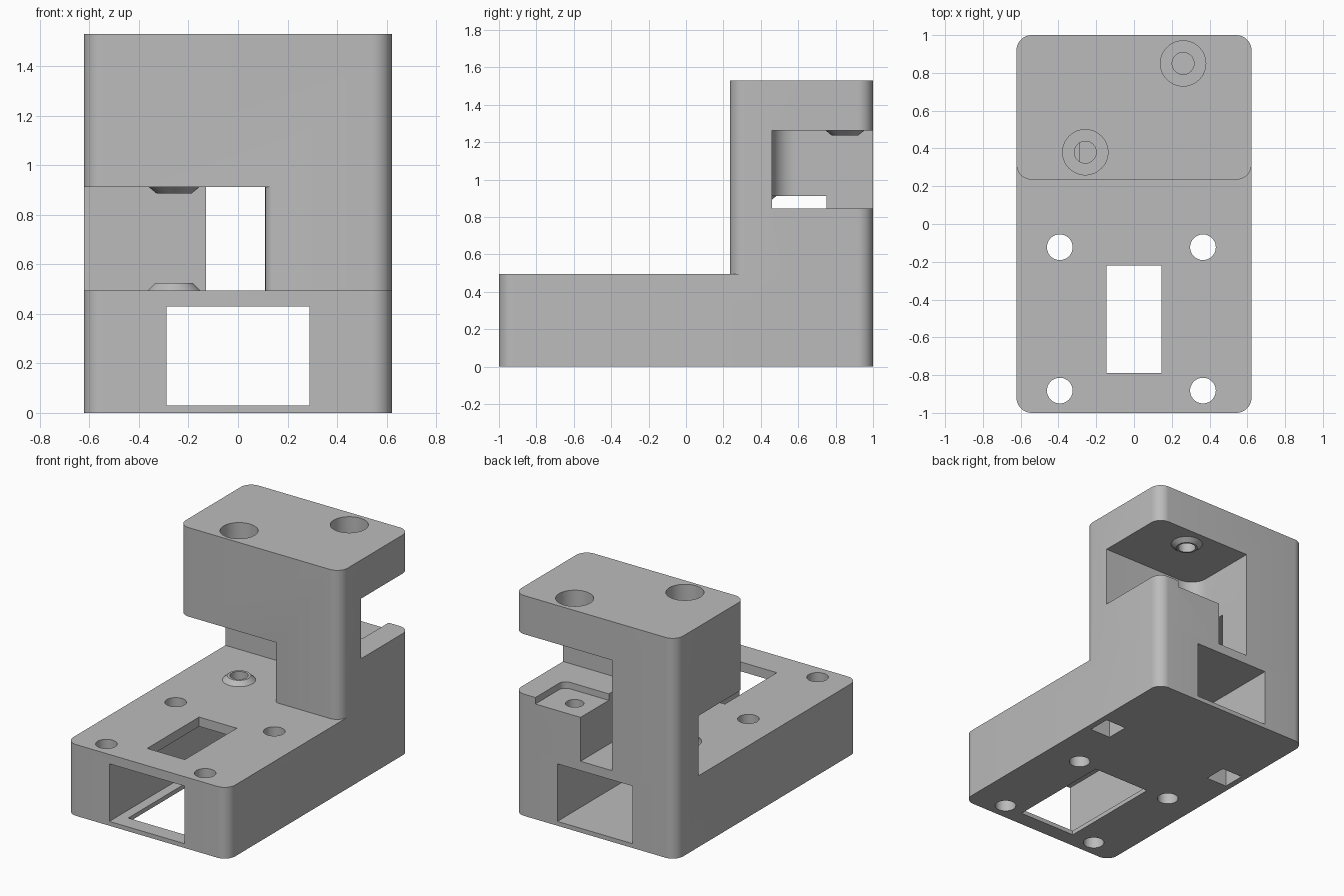
import bpy, bmesh, math
from mathutils import Vector

old = bpy.data.objects.get("Cube")
if old:
    bpy.data.objects.remove(old, do_unlink=True)

grey = bpy.data.materials.new("plain grey")
grey.use_nodes = True
grey.diffuse_color = (0.5, 0.5, 0.5, 1)
grey.node_tree.nodes["Principled BSDF"].inputs["Base Color"].default_value = (0.5, 0.5, 0.5, 1)


def finish(name, bm):
    bmesh.ops.recalc_face_normals(bm, faces=bm.faces)
    mesh = bpy.data.meshes.new(name)
    bm.to_mesh(mesh)
    bm.free()
    mesh.materials.append(grey)
    ob = bpy.data.objects.new(name, mesh)
    bpy.context.scene.collection.objects.link(ob)
    return ob


def prism(name, corners, z0, z1, steps=10):
    """Extrude a right-angled outline of (x, y, corner radius)."""
    pts = []
    for i, (x, y, r) in enumerate(corners):
        p = Vector((x, y, z0))
        if not r:
            pts.append(p)
            continue
        before, after = corners[i - 1], corners[(i + 1) % len(corners)]
        u = (Vector((before[0], before[1], z0)) - p).normalized()
        v = (Vector((after[0], after[1], z0)) - p).normalized()
        for k in range(steps + 1):
            t = math.pi / 2 * k / steps
            pts.append(p + r * (u * (1 - math.sin(t)) + v * (1 - math.cos(t))))
    bm = bmesh.new()
    face = bm.faces.new([bm.verts.new(p) for p in pts])
    up = bmesh.ops.extrude_face_region(bm, geom=[face])["geom"]
    bmesh.ops.translate(bm, vec=(0, 0, z1 - z0),
                        verts=[g for g in up if isinstance(g, bmesh.types.BMVert)])
    return finish(name, bm)


def box(name, x0, x1, y0, y1, z0, z1, r=0):
    return prism(name, [(x0, y0, r), (x1, y0, r), (x1, y1, r), (x0, y1, r)], z0, z1)


def cone(name, x, y, z0, z1, r0, r1=None):
    bm = bmesh.new()
    bmesh.ops.create_cone(bm, cap_ends=True, segments=48, radius1=r0,
                          radius2=r0 if r1 is None else r1, depth=z1 - z0)
    bmesh.ops.translate(bm, verts=bm.verts, vec=(x, y, (z0 + z1) / 2))
    return finish(name, bm)


def combine(target, tool, operation="DIFFERENCE"):
    mod = target.modifiers.new(tool.name, "BOOLEAN")
    mod.operation, mod.solver, mod.object = operation, "EXACT", tool
    deps = bpy.context.evaluated_depsgraph_get()
    mesh = bpy.data.meshes.new_from_object(target.evaluated_get(deps))
    target.modifiers.clear()
    target.data = mesh
    bpy.data.objects.remove(tool, do_unlink=True)


W, BASE, TOP, FRONT, R = 0.622, 0.495, 1.53, 0.235, 0.08
LOW_CEIL, LEDGE, HIGH_CEIL = 0.912, 0.845, 1.262

# Base slab with a tall column at the back
body = box("bracket_body", -W, W, -1, 1, 0, BASE, R)
combine(body, box("column", -W, W, FRONT, 1, 0, TOP, R), "UNION")

# Opposed pockets in the column, front right and back left
edge = FRONT - 0.001
combine(body, prism("front_pocket", [(-0.8, 0.1, 0), (0.3, 0.1, 0), (0.3, edge, 0),
                                     (0.11, edge, 0.04), (0.11, 0.75, 0), (-0.8, 0.75, 0)],
                    BASE, LOW_CEIL))
combine(body, prism("back_pocket", [(-0.13, 0.46, 0.12), (0.8, 0.46, 0),
                                    (0.8, 1.1, 0), (-0.13, 1.1, 0)], LEDGE, HIGH_CEIL))
combine(body, box("back_slot", -0.13, 0.11, 0.6, 1.1, BASE, 0.9))
combine(body, prism("ledge_recess", [(0, 0.69, 0), (0.457, 0.69, 0.05),
                                     (0.457, 1.1, 0), (0, 1.1, 0)], 0.8, 0.9))

# Tunnel through the base, with windows above and below
combine(body, box("tunnel", -0.288, 0.288, -1.1, 1.1, 0.03, 0.43))
combine(body, box("top_window", -0.145, 0.145, -0.79, -0.22, 0.3, 0.6))
combine(body, box("bottom_window", -0.22, 0.22, -0.89, -0.13, -0.1, 0.1))

# Mounting holes and underside pockets
for x in (-0.393, 0.365):
    for y in (-0.882, -0.123):
        combine(body, cone("mount_hole", x, y, -0.1, 0.6, 0.068))
for x in (-0.5, 0.5):
    combine(body, box("underside_pocket", x - 0.08, x + 0.08, 0.25, 0.41, -0.1, 0.2))

# Conical seats around the screw holes
FX, FY, BX, BY = -0.258, 0.38, 0.26, 0.85
combine(body, cone("floor_seat", FX, FY, BASE - 0.01, 0.525, 0.115, 0.075), "UNION")
combine(body, cone("low_ceiling_seat", FX, FY, 0.885, LOW_CEIL + 0.01, 0.07, 0.115), "UNION")
combine(body, cone("high_ceiling_seat", BX, BY, 1.235, HIGH_CEIL + 0.01, 0.07, 0.115), "UNION")

# Screw holes and counterbores
for x, y, low, shoulder in ((FX, FY, 0.3, 1.05), (BX, BY, 0.5, 1.38)):
    combine(body, cone("screw_hole", x, y, low, TOP + 0.1, 0.058))
    combine(body, cone("counterbore", x, y, shoulder, TOP + 0.1, 0.12))

bpy.ops.object.select_all(action="DESELECT")
body.select_set(True)
bpy.context.view_layer.objects.active = body
bpy.ops.object.shade_smooth_by_angle(angle=math.radians(25))
